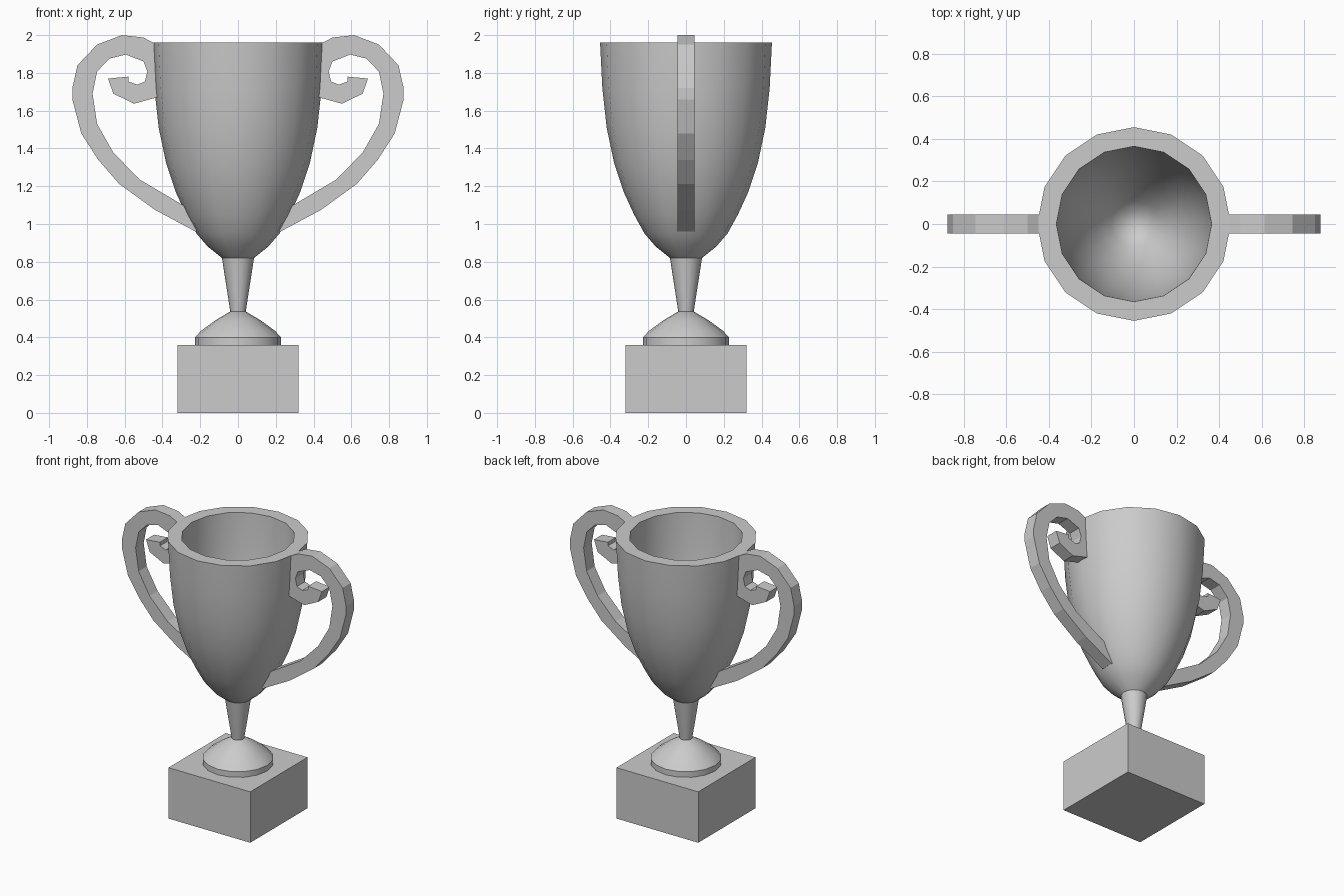
import bpy, bmesh, math

if "Cube" in bpy.data.objects:
    bpy.data.objects.remove(bpy.data.objects["Cube"])

SIDES = 16


def make_object(name, bm, smooth=False):
    bmesh.ops.remove_doubles(bm, verts=bm.verts, dist=1e-5)
    bmesh.ops.recalc_face_normals(bm, faces=bm.faces)
    mesh = bpy.data.meshes.new(name)
    bm.to_mesh(mesh)
    bm.free()
    obj = bpy.data.objects.new(name, mesh)
    bpy.context.collection.objects.link(obj)
    if smooth:
        bpy.ops.object.select_all(action='DESELECT')
        obj.select_set(True)
        bpy.context.view_layer.objects.active = obj
        bpy.ops.object.shade_smooth_by_angle(angle=math.radians(35))
    return obj


def lathe(name, profile):
    """Spin an (r, z) profile around the z axis."""
    bm = bmesh.new()
    verts = [bm.verts.new((r, 0, z)) for r, z in profile]
    edges = [bm.edges.new(pair) for pair in zip(verts, verts[1:])]
    bmesh.ops.spin(bm, geom=verts + edges, cent=(0, 0, 0), axis=(0, 0, 1),
                   angle=math.tau, steps=SIDES, use_merge=True)
    return make_object(name, bm, smooth=True)


def prism(name, outline, half_width, side):
    """Extrude an (x, z) outline along y; side = 1 or -1 mirrors it in x."""
    bm = bmesh.new()
    face = bm.faces.new([bm.verts.new((side * x, -half_width, z)) for x, z in outline])
    out = bmesh.ops.extrude_face_region(bm, geom=[face], use_keep_orig=True)
    moved = [v for v in out['geom'] if isinstance(v, bmesh.types.BMVert)]
    bmesh.ops.translate(bm, verts=moved, vec=(0, 2 * half_width, 0))
    return make_object(name, bm)


# Square plinth
bm = bmesh.new()
bmesh.ops.create_cube(bm, size=1)
for v in bm.verts:
    v.co = (v.co.x * 0.64, v.co.y * 0.64, (v.co.z + 0.5) * 0.36)
make_object("plinth", bm)

# Domed foot and tapered stem
lathe("foot", [(0, 0.36), (0.228, 0.36), (0.228, 0.40), (0.195, 0.435),
               (0.12, 0.49), (0.04, 0.537), (0, 0.537)])
lathe("stem", [(0, 0.53), (0.04, 0.53), (0.085, 0.82), (0, 0.82)])

# Hollow cup: outer wall, flat rim, inner wall
lathe("cup", [(0, 0.82), (0.085, 0.82), (0.16, 0.88), (0.22, 0.95), (0.275, 1.05),
              (0.33, 1.17), (0.38, 1.32), (0.42, 1.51), (0.443, 1.72), (0.455, 1.96),
              (0.365, 1.96), (0.355, 1.72), (0.33, 1.51), (0.29, 1.33), (0.24, 1.19),
              (0.18, 1.07), (0.11, 0.97), (0.06, 0.925), (0, 0.91)])

# Scrolled handles: outer edge up and around the curl, then inner edge back
handle = [(0.20, 0.975), (0.225, 0.96), (0.44, 1.075), (0.63, 1.213), (0.74, 1.34),
          (0.83, 1.48), (0.877, 1.66), (0.877, 1.72), (0.85, 1.84), (0.746, 1.95),
          (0.614, 2.0), (0.50, 1.987), (0.43, 1.95), (0.39, 1.88), (0.38, 1.80),
          (0.39, 1.72), (0.43, 1.67), (0.55, 1.637), (0.66, 1.69), (0.688, 1.77),
          (0.58, 1.78), (0.58, 1.754), (0.534, 1.738), (0.493, 1.754), (0.48, 1.807),
          (0.50, 1.86), (0.593, 1.897), (0.68, 1.876), (0.746, 1.807), (0.77, 1.69),
          (0.746, 1.53), (0.66, 1.378), (0.52, 1.235), (0.30, 1.105), (0.255, 1.08)]
for label, side in (("left", -1), ("right", 1)):
    prism(label + "_handle", handle, 0.045, side)
